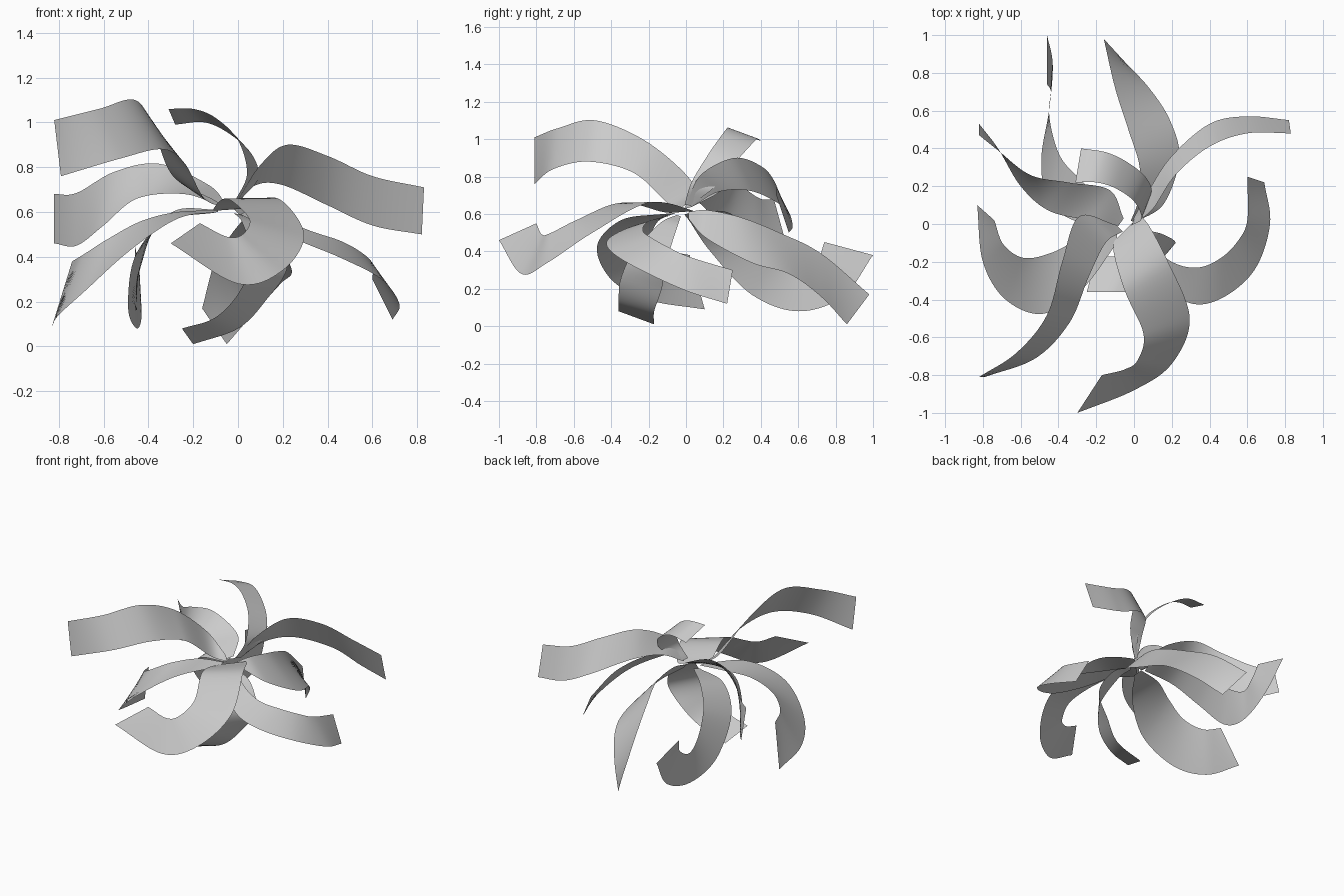
import bpy, bmesh
from mathutils import Vector

CORE = Vector((-0.03, -0.02, 0.61))   # point where all ribbons meet
STEPS, ACROSS = 10, 2


def smooth_rail(points):
    """Catmull-Rom curve through the points, ending close to the core."""
    p = [Vector(q) for q in points]
    p.append(CORE + (p[-1] - CORE) * 0.25)
    p = [2 * p[0] - p[1]] + p + [2 * p[-1] - p[-2]]
    out = []
    for i in range(1, len(p) - 2):
        a, b, c, d = p[i - 1:i + 3]
        for k in range(STEPS):
            t = k / STEPS
            out.append(0.5 * (2 * b + (c - a) * t + (2 * a - 5 * b + 4 * c - d) * t ** 2
                              + (3 * b - a - 3 * c + d) * t ** 3))
    out.append(p[-2])
    return out


def ribbon(name, rail_a, rail_b):
    """Thin curled petal stretched between two edge curves, tip first."""
    bm = bmesh.new()
    rows = []
    for a, b in zip(smooth_rail(rail_a), smooth_rail(rail_b)):
        rows.append([bm.verts.new(a.lerp(b, j / ACROSS)) for j in range(ACROSS + 1)])
    for r, s in zip(rows, rows[1:]):
        for j in range(ACROSS):
            bm.faces.new((r[j], r[j + 1], s[j + 1], s[j])).smooth = True
    me = bpy.data.meshes.new(name)
    bm.to_mesh(me)
    bm.free()
    bpy.context.collection.objects.link(bpy.data.objects.new(name, me))


# Front petals
ribbon("front_petal",
       [(-.3, -1, .46), (0, -.88, .28), (.2, -.74, .34), (.295, -.5, .5), (.18, -.2, .66), (.05, .03, .62)],
       [(-.17, -.8, .55), (-.05, -.77, .49), (.02, -.72, .5), (.05, -.58, .57), (-.05, -.35, .66), (-.11, -.12, .61)])
ribbon("front_left_petal",
       [(-.82, -.81, 1.01), (-.62, -.68, 1.06), (-.46, -.48, 1.1), (-.38, -.2, .98), (-.29, .04, .76)],
       [(-.79, -.81, .76), (-.52, -.71, .84), (-.34, -.52, .88), (-.24, -.28, .82), (-.15, -.1, .66)])
ribbon("front_low_petal",
       [(-.25, -.36, .08), (-.1, -.36, .13), (.01, -.35, .25), (.06, -.28, .4), (.02, -.14, .55)],
       [(-.2, -.17, .01), (0, -.17, .08), (.12, -.13, .2), (.22, -.1, .36), (.14, -.05, .52)])

# Side petals
ribbon("left_upper_petal",
       [(-.82, .47, .68), (-.72, .39, .685), (-.55, .26, .78), (-.35, .22, .815), (-.13, .18, .72)],
       [(-.82, .53, .46), (-.72, .4, .45), (-.6, .2, .54), (-.45, .07, .66), (-.24, .02, .68)])
ribbon("left_low_petal",
       [(-.83, .1, .09), (-.8, -.2, .14), (-.68, -.4, .25), (-.48, -.475, .43), (-.27, -.34, .57)],
       [(-.74, .02, .38), (-.69, -.11, .41), (-.58, -.18, .48), (-.43, -.15, .56), (-.27, -.07, .6)])
ribbon("right_low_petal",
       [(.69, .22, .12), (.72, 0, .19), (.64, -.24, .3), (.47, -.39, .39), (.3, -.42, .46), (.13, -.3, .53)],
       [(.6, .25, .3), (.6, .02, .37), (.55, -.09, .42), (.46, -.18, .47), (.34, -.23, .51), (.2, -.2, .56)])
ribbon("right_upper_petal",
       [(.83, .48, .71), (.6, .48, .76), (.4, .41, .85), (.22, .26, .9), (.1, .08, .81)],
       [(.82, .55, .5), (.6, .57, .54), (.4, .53, .63), (.2, .36, .72), (.08, .18, .72)])

# Back petals
ribbon("back_left_petal",
       [(-.46, 1, .38), (-.43, .84, .16), (-.45, .6, .08), (-.49, .35, .17), (-.46, .13, .4), (-.32, .02, .56)],
       [(-.46, .74, .45), (-.44, .7, .35), (-.45, .6, .3), (-.43, .47, .37), (-.38, .34, .51), (-.27, .22, .61)])
ribbon("back_petal",
       [(-.05, .86, .01), (.08, .72, .16), (.19, .55, .28), (.24, .35, .34), (.16, .11, .47)],
       [(-.16, .98, .17), (-.1, .72, .39), (-.03, .5, .5), (.03, .3, .58), (.02, .12, .62)])
ribbon("top_curled_petal",
       [(-.31, .22, 1.06), (-.2, .22, 1.06), (-.1, .19, 1.02), (0, .12, .92), (.04, .03, .77)],
       [(-.28, .4, .99), (-.15, .38, 1), (-.04, .33, .95), (.06, .25, .86), (.09, .16, .75)])
